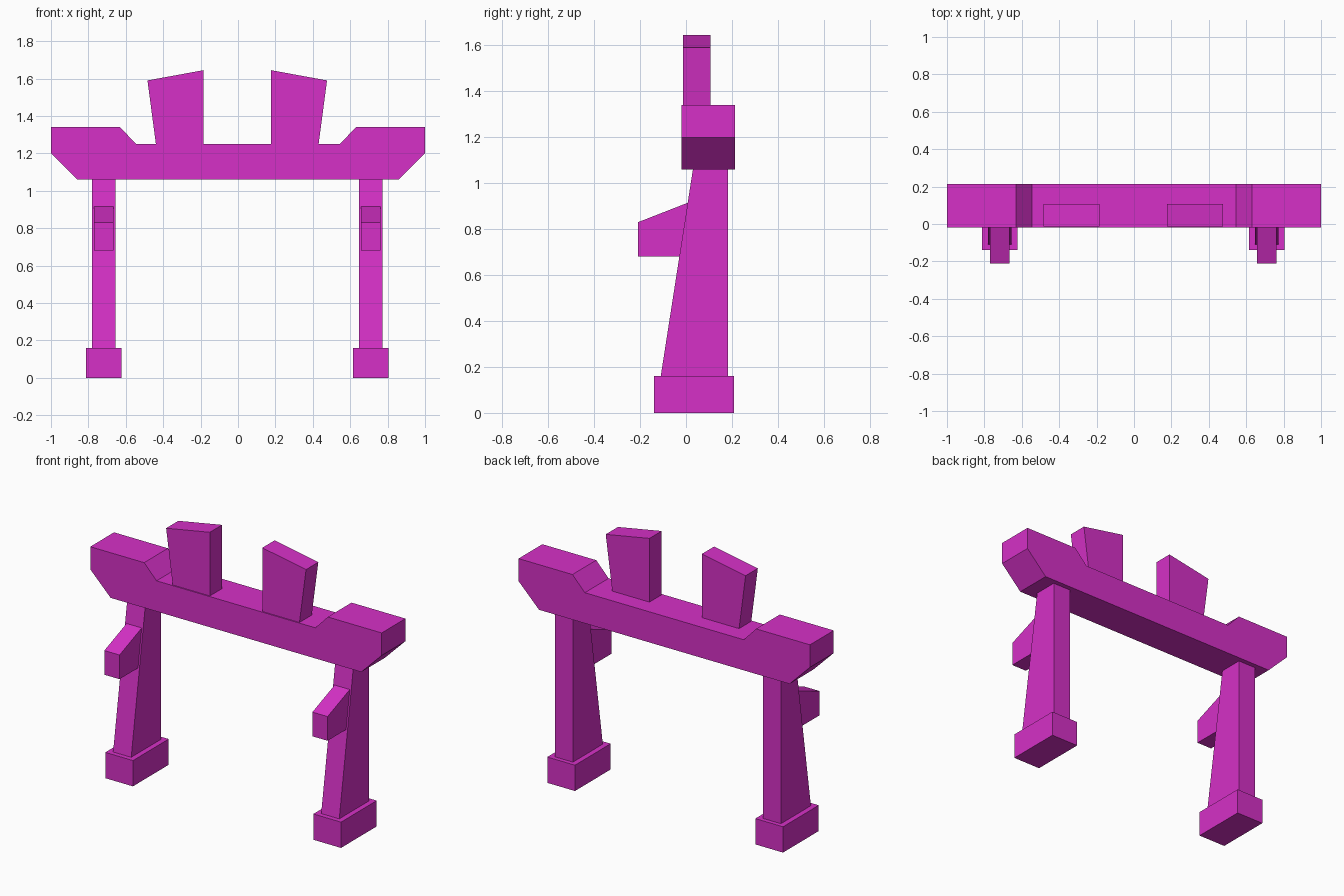
import bpy
import bmesh

cube = bpy.data.objects.get("Cube")
if cube:
    bpy.data.objects.remove(cube, do_unlink=True)

# Single magenta paint
COLOUR = (0.67, 0.03, 0.57, 1.0)
paint = bpy.data.materials.new("magenta")
paint.use_nodes = True
paint.diffuse_color = COLOUR
paint.node_tree.nodes["Principled BSDF"].inputs["Base Color"].default_value = COLOUR


def prism(name, profile, axis, start, end):
    """Extrude a flat outline along x (points are y, z) or y (points are x, z)."""
    def place(a, b, depth):
        return (depth, a, b) if axis == "x" else (a, depth, b)

    bm = bmesh.new()
    face = bm.faces.new([bm.verts.new(place(a, b, start)) for a, b in profile])
    moved = bmesh.ops.extrude_face_region(bm, geom=[face])["geom"]
    verts = [v for v in moved if isinstance(v, bmesh.types.BMVert)]
    bmesh.ops.translate(bm, verts=verts, vec=place(0, 0, end - start))
    bmesh.ops.recalc_face_normals(bm, faces=bm.faces)
    mesh = bpy.data.meshes.new(name)
    bm.to_mesh(mesh)
    bm.free()
    mesh.materials.append(paint)
    obj = bpy.data.objects.new(name, mesh)
    bpy.context.collection.objects.link(obj)
    return obj


# Crossbeam with raised, undercut ends
half = [(0.86, 1.06), (1.0, 1.2), (1.0, 1.34), (0.63, 1.34), (0.545, 1.25)]
beam = half + [(-x, z) for x, z in reversed(half)]
prism("crossbeam", beam, "y", -0.02, 0.213)

# Side outlines of the posts
foot = [(-0.14, 0), (0.21, 0), (0.21, 0.16), (-0.14, 0.16)]
leg = [(-0.11, 0.16), (0.183, 0.16), (0.183, 1.06), (0.03, 1.06)]
bracket = [(-0.21, 0.68), (0.05, 0.68), (0.05, 0.93), (-0.21, 0.83)]
bracket[2:3] = [(0.05, 0.915), (0.008, 0.915)]

# Front outline of an upright fin, inner edge first
fin = [(0.18, 1.25), (0.435, 1.25), (0.48, 1.59), (0.18, 1.645)]

CENTRE = -0.004
for side, sign in (("left", 1), ("right", -1)):
    x = CENTRE + sign * 0.714
    prism(f"{side}_foot", foot, "x", x - 0.095, x + 0.095)
    prism(f"{side}_leg", leg, "x", x - 0.062, x + 0.062)
    prism(f"{side}_bracket", bracket, "x", x - 0.052, x + 0.052)
    outline = [(CENTRE + sign * px, z) for px, z in fin]
    prism(f"{side}_fin", outline, "y", -0.013, 0.107)
